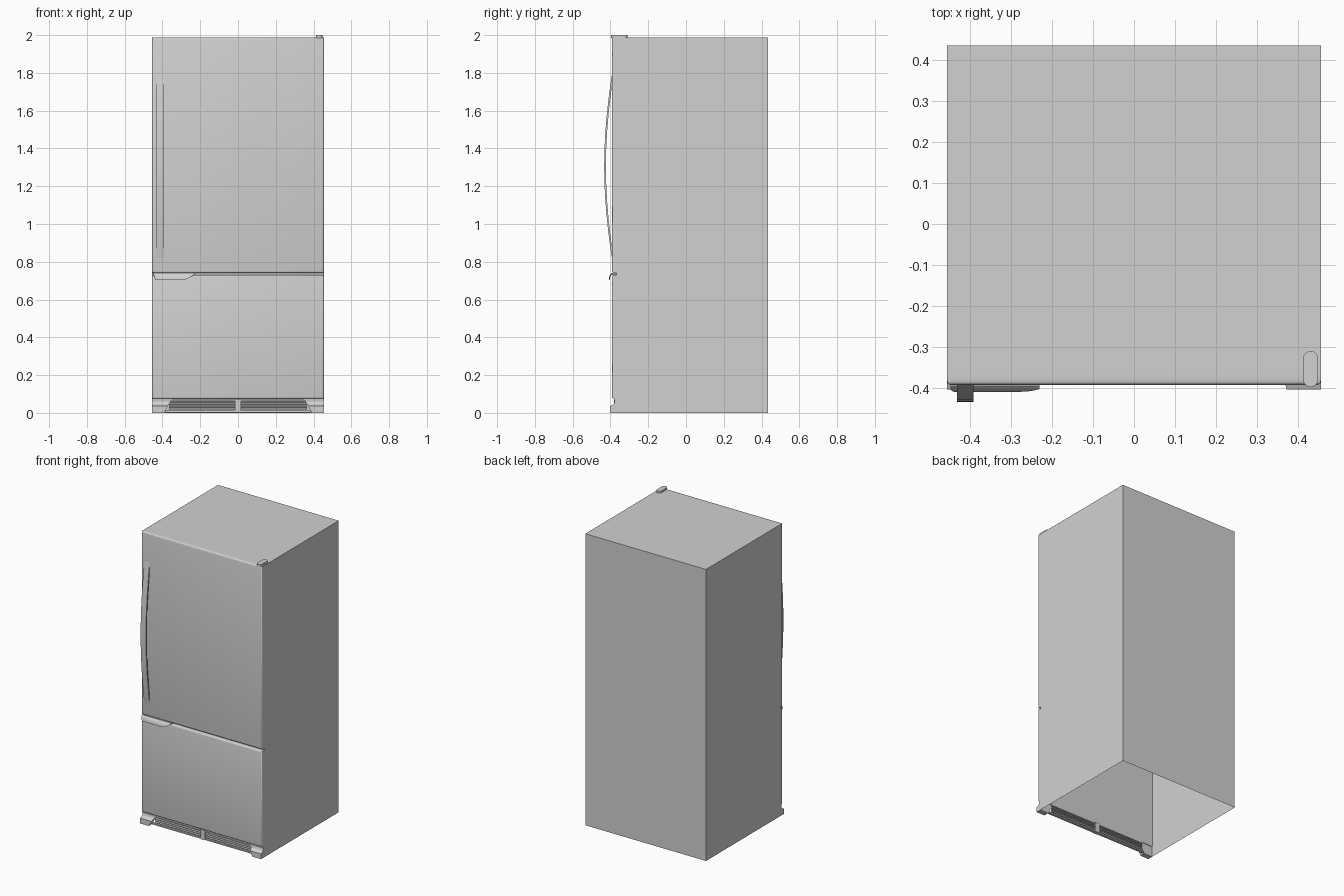
import bpy, bmesh, math
from mathutils import Vector

cube = bpy.data.objects.get("Cube")
if cube:
    bpy.data.objects.remove(cube, do_unlink=True)

grey = bpy.data.materials.new("appliance_grey")
grey.use_nodes = True
tone = (0.64, 0.64, 0.64, 1)
grey.diffuse_color = tone
grey.node_tree.nodes["Principled BSDF"].inputs["Base Color"].default_value = tone

HALF, BACK, CAB, FRONT, TOP = 0.455, 0.435, -0.367, -0.392, 1.987


def finish(name, bm, smooth=False):
    bmesh.ops.recalc_face_normals(bm, faces=bm.faces)
    mesh = bpy.data.meshes.new(name)
    bm.to_mesh(mesh)
    bm.free()
    mesh.materials.append(grey)
    obj = bpy.data.objects.new(name, mesh)
    bpy.context.collection.objects.link(obj)
    if smooth:
        bpy.ops.object.select_all(action='DESELECT')
        obj.select_set(True)
        bpy.context.view_layer.objects.active = obj
        bpy.ops.object.shade_smooth_by_angle(angle=math.radians(35))
    return obj


def box_mesh(x, y, z):
    bm = bmesh.new()
    bmesh.ops.create_cube(bm, size=1)
    for v in bm.verts:
        v.co = Vector([lo if c < 0 else hi for c, (lo, hi) in zip(v.co, (x, y, z))])
    return bm


def box(name, x, y, z):
    return finish(name, box_mesh(x, y, z))


def prism(name, points, lo, hi, axis, smooth=False):
    """Extrude a closed outline along x (points are y,z) or z (points are x,y)."""
    bm = bmesh.new()
    place = (lambda p, t: (t, *p)) if axis == "x" else (lambda p, t: (*p, t))
    a = [bm.verts.new(place(p, lo)) for p in points]
    b = [bm.verts.new(place(p, hi)) for p in points]
    bm.faces.new(a)
    bm.faces.new(b)
    for i in range(len(a)):
        j = (i + 1) % len(a)
        bm.faces.new((a[i], a[j], b[j], b[i]))
    return finish(name, bm, smooth)


def door(name, z0, z1):
    bm = box_mesh((-HALF, HALF), (FRONT, CAB), (z0, z1))
    edges = [e for e in bm.edges if all(v.co.y < FRONT + 0.001 for v in e.verts)]
    bmesh.ops.bevel(bm, geom=edges, offset=0.01, segments=3, profile=0.5, affect='EDGES')
    finish(name, bm, True)


# Cabinet: thin shell, open underneath and behind the kick grille
bm = box_mesh((-HALF, HALF), (CAB, BACK), (0, TOP))
unwanted = [f for f in bm.faces if f.normal.z < -0.9 or f.normal.y < -0.9]
bmesh.ops.delete(bm, geom=unwanted, context='FACES')
finish("cabinet_shell", bm)
box("cabinet_front_panel", (-HALF, HALF), (CAB, CAB + 0.004), (0.072, TOP))

# Doors
door("refrigerator_door", 0.741, TOP)
door("freezer_door", 0.075, 0.73)

# Bowed vertical handle
z0, z1, steps = 0.82, 1.79, 24
outer, inner = [], []
for i in range(steps + 1):
    t = i / steps
    y = FRONT - 0.041 * math.sin(math.pi * t) ** 0.9
    outer.append((y, z0 + (z1 - z0) * t))
    inner.append((min(y + 0.009, FRONT + 0.004), z0 + (z1 - z0) * t))
handle = prism("door_handle", outer + inner[::-1], -0.431, -0.391, "x", True)

# Freezer pull: hooked lip with a slanted right end
pull = prism("freezer_pull",
             [(CAB, 0.74), (-0.394, 0.74), (-0.402, 0.733), (-0.407, 0.72), (-0.409, 0.704),
              (-0.404, 0.704), (-0.401, 0.72), (-0.394, 0.731), (CAB, 0.731)],
             -0.447, -0.23, "x", True)
for v in pull.data.vertices:
    drop = max(0, 0.731 - v.co.z)
    v.co.x += -drop * 1.9 if v.co.x > -0.3 else drop * 0.35

# Top hinge cover with rounded ends
r, cx = 0.018, 0.43
outline = [(cx + r * math.cos(a), y + r * math.sin(a))
           for y, start in ((-0.327, 0), (-0.379, math.pi))
           for a in [start + math.pi * k / 10 for k in range(11)]]
prism("hinge_cover", outline, TOP - 0.002, 2.0, "z", True)

# Feet: flared brackets, slanted on the inner side, mirrored
profile = [(CAB, 0.075), (-0.379, 0.075), (-0.377, 0.06), (-0.381, 0.048),
           (-0.39, 0.041), (-0.403, 0.036), (-0.403, 0), (CAB, 0)]
for side, s in (("left", 1), ("right", -1)):
    foot = prism(side + "_foot", profile, 0.35, HALF, "x")
    for v in foot.data.vertices:
        if v.co.x < 0.4:
            v.co.x += (0.075 - v.co.z) * 0.55
        v.co.x *= s
    if s < 0:
        foot.data.flip_normals()

# Kick grille: rails, centre divider and slanted slats
box("grille_top_rail", (-0.37, 0.37), (-0.377, -0.36), (0.062, 0.074))
box("grille_bottom_rail", (-0.385, 0.385), (-0.377, -0.36), (0.003, 0.012))
box("grille_divider", (-0.017, 0.017), (-0.381, -0.355), (0.003, 0.07))
for i in range(4):
    z = 0.017 + i * 0.012
    prism(f"grille_slat_{i + 1}",
          [(-0.373, z), (-0.373, z + 0.004), (-0.355, z + 0.011), (-0.355, z + 0.007)],
          -0.365, 0.365, "x")
